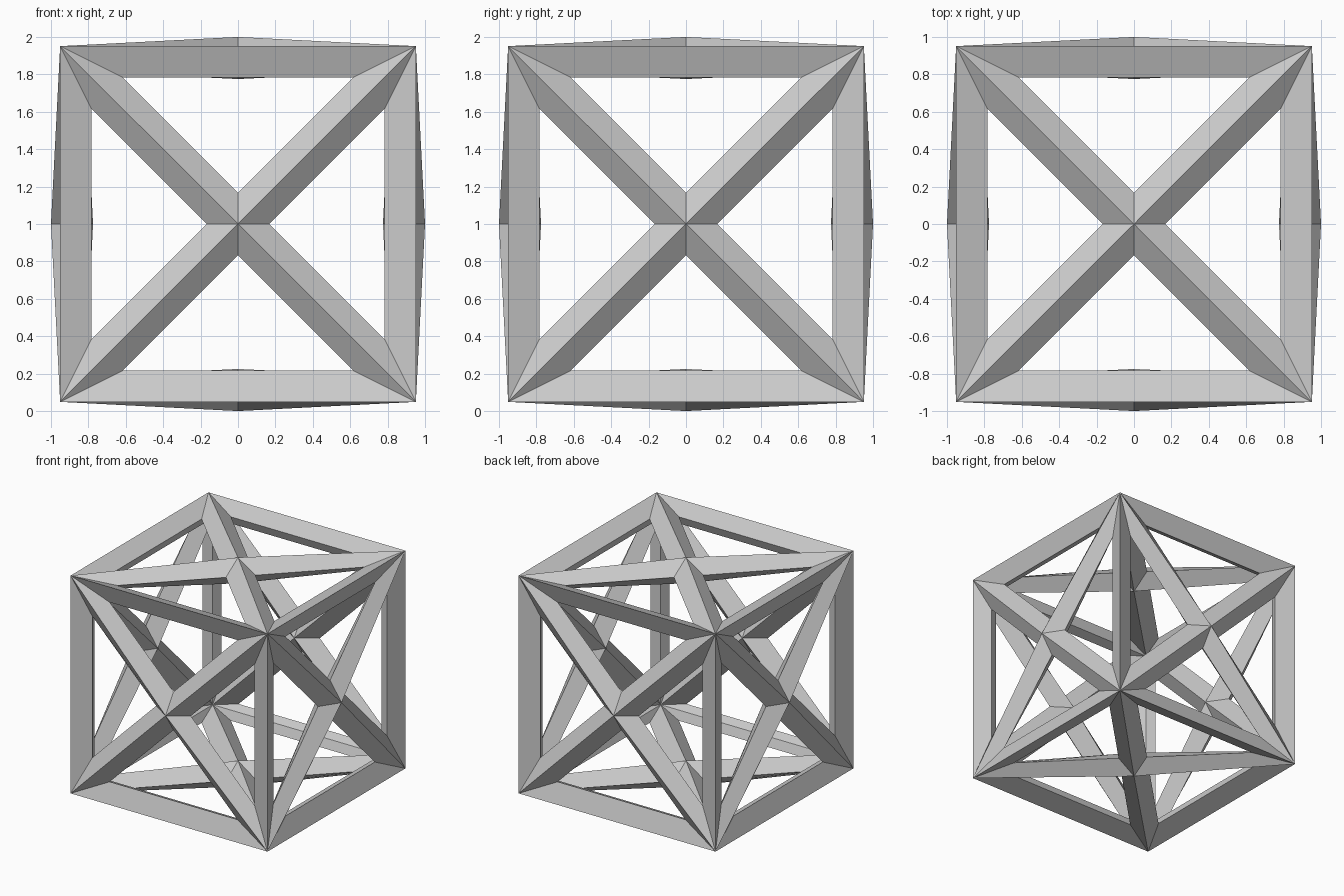
import bpy, bmesh
from mathutils import Vector, Matrix
from math import pi

if "Cube" in bpy.data.objects:
    bpy.data.objects.remove(bpy.data.objects["Cube"])

# Distances from the middle of the lattice
OUT_C, OUT_M = 0.951, 1.0      # outer ridge: cube corner, face centre
IN_C, IN_M = 0.815, 0.775      # inner ridge: cube corner, face centre
DEPTH = 0.89                   # side edges of the bars


def add_wedge(bm, m):
    """One triangular quarter of a face: three half-bars around the opening."""
    outer = [(-OUT_C, OUT_C, OUT_C), (OUT_C, OUT_C, OUT_C), (0, 0, OUT_M)]
    inner = [(-IN_C, IN_C, IN_C), (IN_C, IN_C, IN_C), (0, 0, IN_M)]
    hole = [(-0.617, 0.784, DEPTH), (0.617, 0.784, DEPTH), (0, 0.167, DEPTH)]
    o, i, h = [[bm.verts.new(m @ Vector(p)) for p in ring] for ring in (outer, inner, hole)]
    for a in range(3):
        b = (a + 1) % 3
        bm.faces.new((o[b], o[a], h[a], h[b]))
        bm.faces.new((i[a], i[b], h[b], h[a]))


bm = bmesh.new()
# Six cube faces, each split into four triangular openings
sides = [Matrix.Rotation(k * pi / 2, 4, 'X') for k in range(4)]
sides += [Matrix.Rotation(s * pi / 2, 4, 'Y') for s in (1, -1)]
for side in sides:
    for k in range(4):
        add_wedge(bm, side @ Matrix.Rotation(k * pi / 2, 4, 'Z'))
bmesh.ops.remove_doubles(bm, verts=bm.verts, dist=0.001)
bmesh.ops.recalc_face_normals(bm, faces=bm.faces)
bmesh.ops.translate(bm, verts=bm.verts, vec=(0, 0, 1))

# Lattice object, flat shaded
mesh = bpy.data.meshes.new("cube_lattice")
bm.to_mesh(mesh)
bm.free()
bpy.context.collection.objects.link(bpy.data.objects.new("cube_lattice", mesh))
